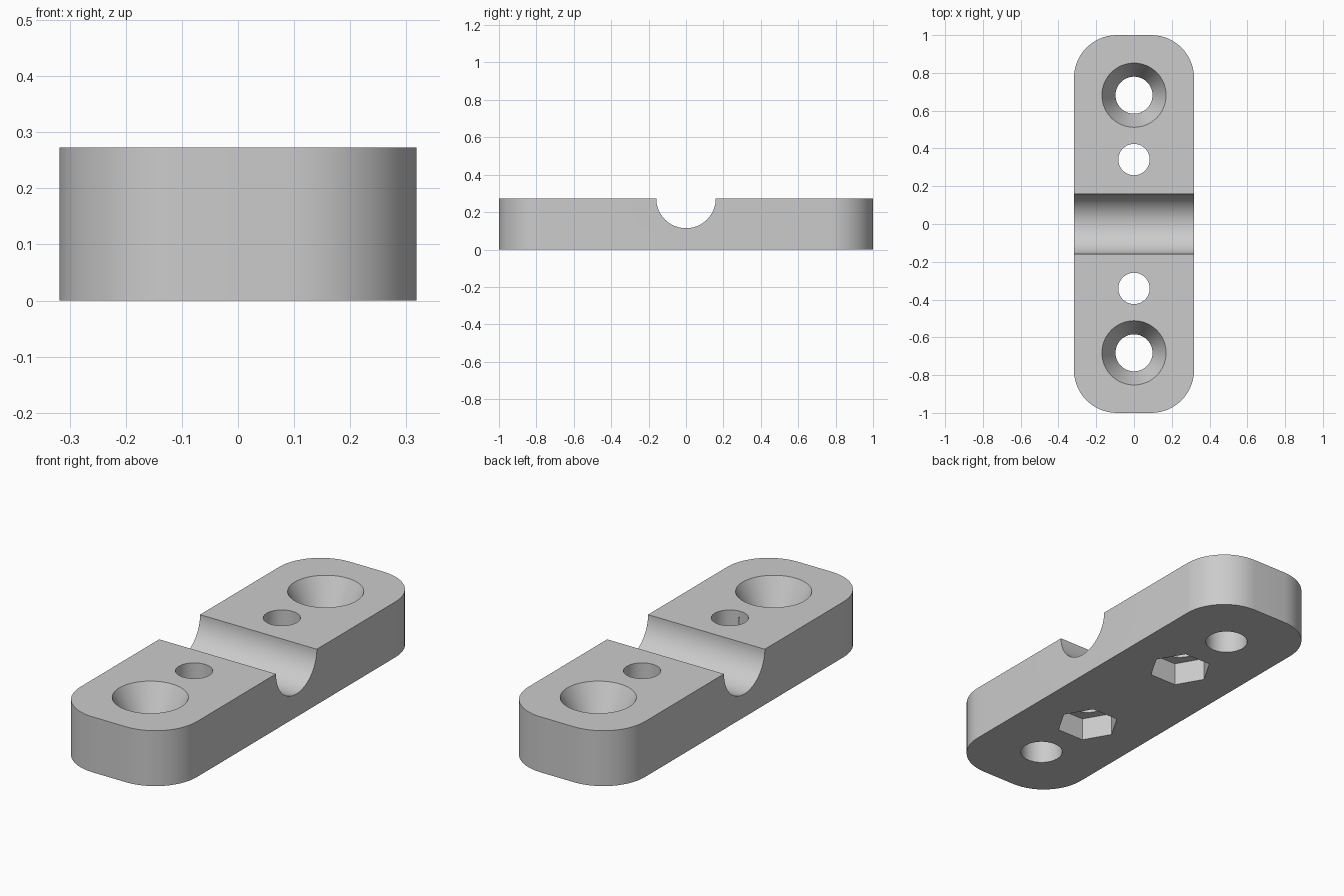
import bpy, bmesh
from math import sin, cos, pi, radians
from mathutils import Matrix, Vector

old = bpy.data.objects.get("Cube")
if old:
    bpy.data.objects.remove(old, do_unlink=True)

W, L, H = 0.636, 2.0, 0.273      # width, length, height
CORNER = 0.227                   # corner radius in plan
GROOVE = 0.159                   # groove radius
BIG, RIM, SINK = 0.098, 0.17, 0.14   # screw hole, countersink rim and depth

grey = bpy.data.materials.new("plain grey")
grey.use_nodes = True
colour = (0.6, 0.6, 0.6, 1)
grey.diffuse_color = colour
grey.node_tree.nodes["Principled BSDF"].inputs["Base Color"].default_value = colour


def loft(name, rings, matrix=Matrix()):
    """Closed solid through a stack of rings with equal point counts."""
    bm = bmesh.new()
    loops = [[bm.verts.new(matrix @ Vector(p)) for p in ring] for ring in rings]
    n = len(loops[0])
    for low, high in zip(loops, loops[1:]):
        for i in range(n):
            j = (i + 1) % n
            bm.faces.new((low[i], low[j], high[j], high[i]))
    bm.faces.new(loops[0][::-1])
    bm.faces.new(loops[-1])
    bmesh.ops.recalc_face_normals(bm, faces=bm.faces)
    mesh = bpy.data.meshes.new(name)
    bm.to_mesh(mesh)
    bm.free()
    mesh.materials.append(grey)
    obj = bpy.data.objects.new(name, mesh)
    bpy.context.collection.objects.link(obj)
    return obj


def turned(name, profile, sides, matrix):
    """Solid of revolution from (radius, height) pairs."""
    return loft(name, [[(r * cos(2 * pi * i / sides), r * sin(2 * pi * i / sides), z)
                        for i in range(sides)] for r, z in profile], matrix)


# Rounded bar
outline = []
steps = 14
for q, (sx, sy) in enumerate([(1, 1), (-1, 1), (-1, -1), (1, -1)]):
    for k in range(steps + 1):
        a = (q + k / steps) * pi / 2
        outline.append((sx * (W / 2 - CORNER) + CORNER * cos(a),
                        sy * (L / 2 - CORNER) + CORNER * sin(a)))
bar = loft("clamp_bar", [[(x, y, z) for x, y in outline] for z in (0, H)])

# Cutters: cross groove, countersunk screw holes, bolt holes, hexagonal nut pockets
cutters = [turned("groove_cutter", [(GROOVE, -1), (GROOVE, 1)], 96,
                  Matrix.Translation((0, 0, H)) @ Matrix.Rotation(pi / 2, 4, 'Y'))]
extra = 0.05
flare = RIM + extra * (RIM - BIG) / SINK
for side in (-1, 1):
    at_screw = Matrix.Translation((0, side * 0.682, 0))
    at_bolt = Matrix.Translation((0, side * 0.341, 0))
    cutters += [
        turned("screw_hole_cutter",
               [(BIG, -extra), (BIG, H - SINK), (flare, H + extra)], 64, at_screw),
        turned("bolt_hole_cutter", [(0.083, -extra), (0.083, H + extra)], 64, at_bolt),
        turned("nut_pocket_cutter", [(0.147, -extra), (0.147, 0.114)], 6, at_bolt),
    ]

bpy.ops.object.select_all(action='DESELECT')
bar.select_set(True)
bpy.context.view_layer.objects.active = bar
for cutter in cutters:
    mod = bar.modifiers.new("cut", 'BOOLEAN')
    mod.operation = 'DIFFERENCE'
    mod.solver = 'EXACT'
    mod.object = cutter
    bpy.ops.object.modifier_apply(modifier=mod.name)
    bpy.data.objects.remove(cutter, do_unlink=True)

bpy.ops.object.shade_smooth_by_angle(angle=radians(25))
